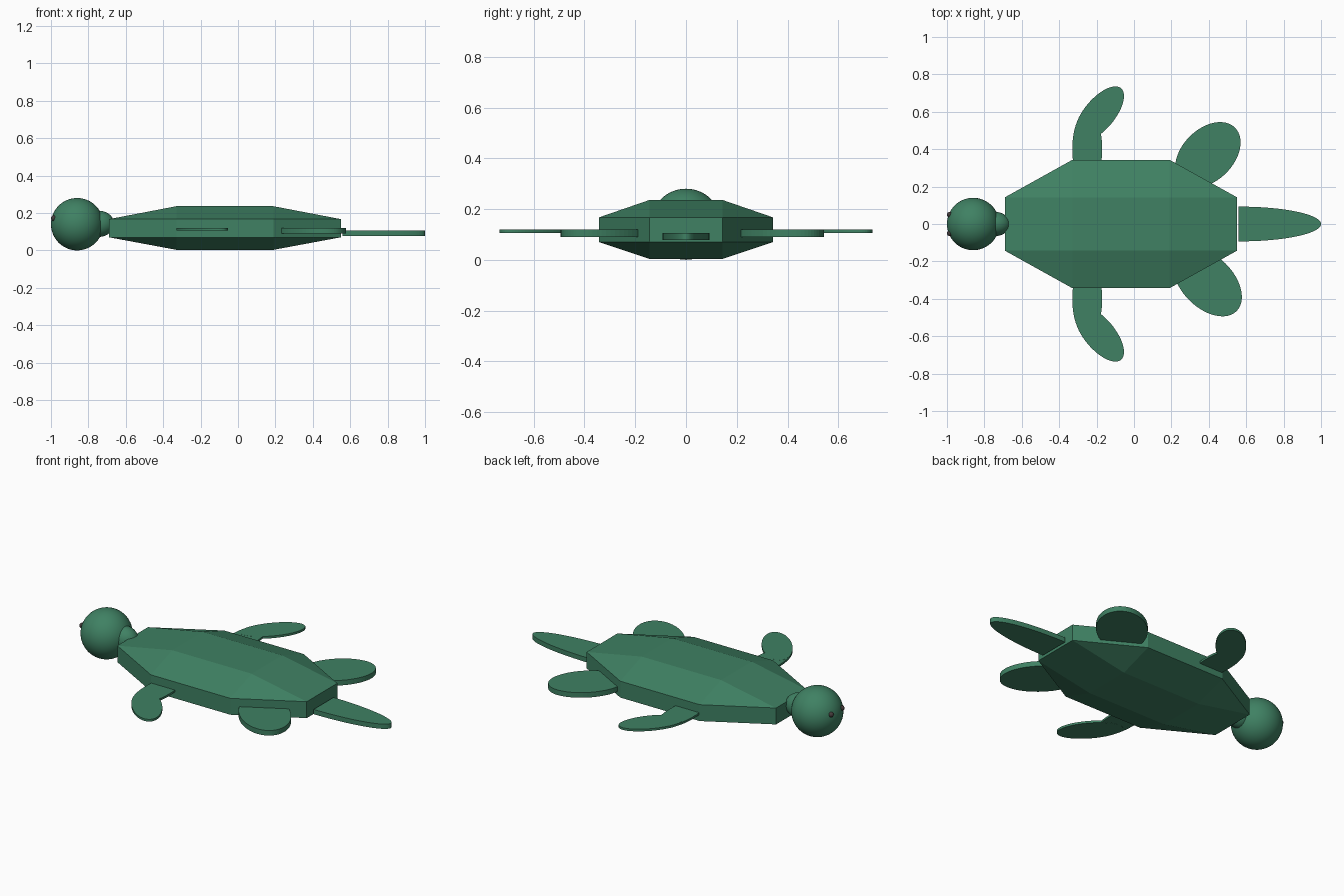
import bpy, bmesh, math

if "Cube" in bpy.data.objects:
    bpy.data.objects.remove(bpy.data.objects["Cube"])


def material(name, color):
    m = bpy.data.materials.new(name)
    m.diffuse_color = color
    m.use_nodes = True
    m.node_tree.nodes["Principled BSDF"].inputs["Base Color"].default_value = m.diffuse_color
    return m


green = material("green", (0.05, 0.22, 0.125, 1))
dark = material("dark", (0.06, 0.045, 0.045, 1))


def finish(name, bm, mat):
    bmesh.ops.recalc_face_normals(bm, faces=bm.faces)
    me = bpy.data.meshes.new(name)
    bm.to_mesh(me)
    bm.free()
    me.materials.append(mat)
    ob = bpy.data.objects.new(name, me)
    bpy.context.collection.objects.link(ob)
    return ob


def ellipsoid(name, center, radii, mat, seg=48):
    bm = bmesh.new()
    bmesh.ops.create_uvsphere(bm, u_segments=seg, v_segments=seg // 2, radius=1)
    for v in bm.verts:
        v.co = [c + r * p for c, r, p in zip(center, radii, v.co)]
    for f in bm.faces:
        f.smooth = True
    return finish(name, bm, mat)


def plate(name, center, a, b, angle, z0, z1, start=0, sweep=360, steps=64):
    """Flat elliptical slab, or a part of one when sweep < 360."""
    bm = bmesh.new()
    ca, sa = math.cos(math.radians(angle)), math.sin(math.radians(angle))
    count = steps if sweep == 360 else steps + 1
    verts = []
    for i in range(count):
        t = math.radians(start + sweep * i / steps)
        u, w = a * math.cos(t), b * math.sin(t)
        verts.append(bm.verts.new((center[0] + u * ca - w * sa,
                                   center[1] + u * sa + w * ca, z0)))
    face = bm.faces.new(verts)
    ext = bmesh.ops.extrude_face_region(bm, geom=[face], use_keep_orig=True)
    top = [g for g in ext["geom"] if isinstance(g, bmesh.types.BMVert)]
    bmesh.ops.translate(bm, verts=top, vec=(0, 0, z1 - z0))
    return finish(name, bm, green)


# Faceted shell: octagonal band, bevelled to flat top and bottom panels
bm = bmesh.new()
xs, ys = (-0.69, -0.33, 0.19, 0.55), (-0.343, -0.143, 0.143, 0.343)
outline = [(1, 0), (2, 0), (3, 1), (3, 2), (2, 3), (1, 3), (0, 2), (0, 1)]
inner = [(1, 1), (2, 1), (2, 1), (2, 2), (2, 2), (1, 2), (1, 2), (1, 1)]
rims = []
for rim_z, flat_z in ((0.07, 0.003), (0.167, 0.236)):
    rim = [bm.verts.new((xs[i], ys[j], rim_z)) for i, j in outline]
    core = {k: bm.verts.new((xs[k[0]], ys[k[1]], flat_z)) for k in set(inner)}
    bm.faces.new([core[k] for k in ((1, 1), (2, 1), (2, 2), (1, 2))])
    for n in range(8):
        m = (n + 1) % 8
        face = [rim[n], rim[m], core[inner[m]]]
        if inner[n] != inner[m]:
            face.append(core[inner[n]])
        bm.faces.new(face)
    rims.append(rim)
for n in range(8):
    m = (n + 1) % 8
    bm.faces.new((rims[0][n], rims[0][m], rims[1][m], rims[1][n]))
finish("shell", bm, green)

# Head, neck and eyes
ellipsoid("head", (-0.86, 0, 0.14), (0.14, 0.14, 0.14), green, 64)
ellipsoid("neck", (-0.745, 0, 0.142), (0.083, 0.065, 0.07), green)
for side in (-1, 1):
    ellipsoid("eye", (-0.985, side * 0.05, 0.172), (0.015,) * 3, dark, 16)

# Front flippers: upper arm and swept-back paddle
for side in (-1, 1):
    plate("front_flipper_arm", (-0.25, side * 0.40), 0.08, 0.2, 0, 0.107, 0.119)
    plate("front_flipper_paddle", (-0.185, side * 0.588), 0.18, 0.082,
          side * 50, 0.1065, 0.1195)

# Rear flippers
plate("rear_flipper", (0.395, 0.37), 0.205, 0.138, 45, 0.09, 0.12)
plate("rear_flipper", (0.393, -0.31), 0.22, 0.138, -45, 0.09, 0.12)

# Tail: half ellipse with a straight base
plate("tail", (0.56, 0), 0.44, 0.093, 0, 0.077, 0.105, -90, 180)
